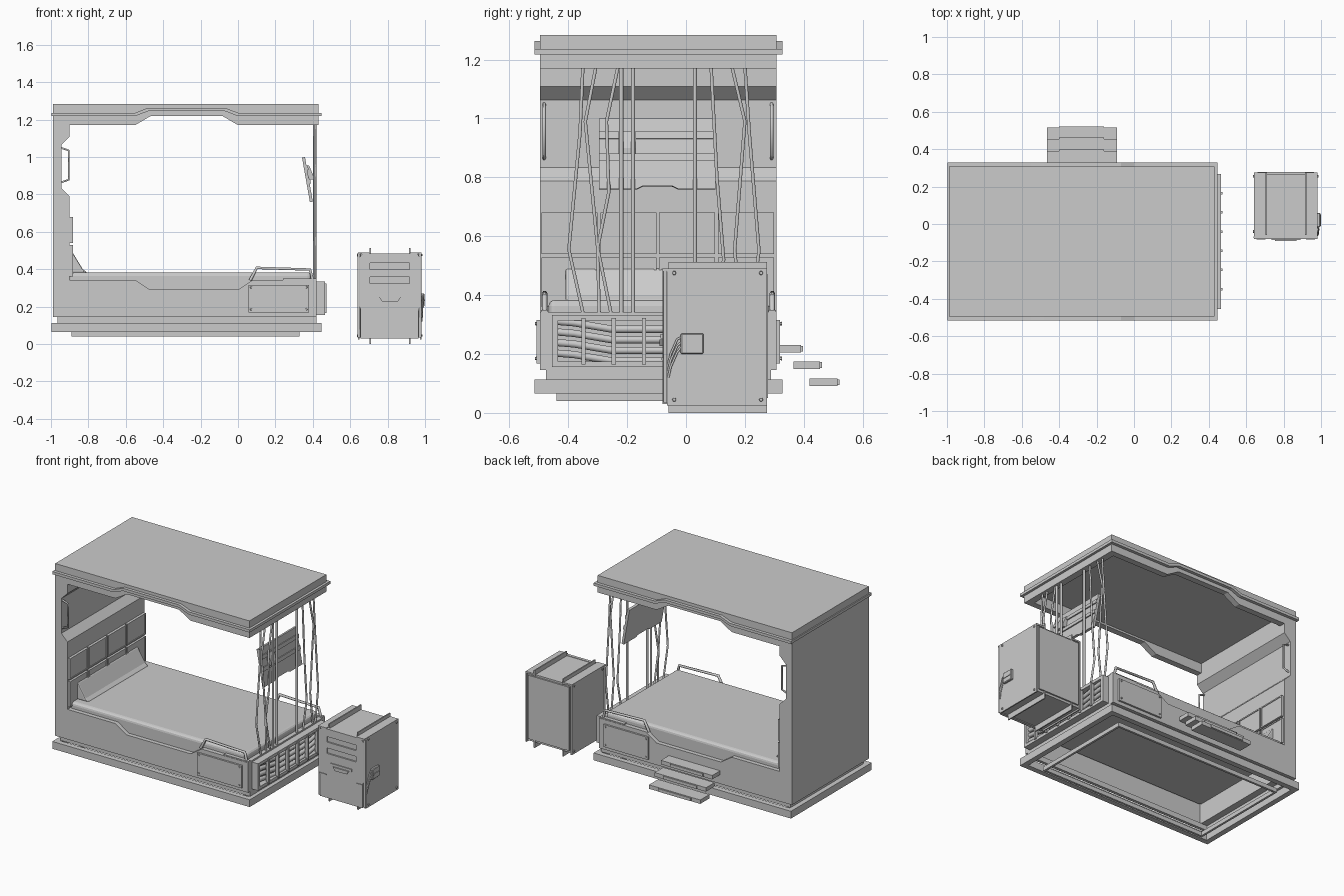
import bpy, bmesh, math
from mathutils import Vector

if "Cube" in bpy.data.objects:
    bpy.data.objects.remove(bpy.data.objects["Cube"])

Y0, Y1 = -0.495, 0.308           # bed body width


def finish(name, bm, bevel=0, segs=1):
    bmesh.ops.recalc_face_normals(bm, faces=bm.faces)
    me = bpy.data.meshes.new(name)
    bm.to_mesh(me)
    bm.free()
    ob = bpy.data.objects.new(name, me)
    bpy.context.collection.objects.link(ob)
    if bevel:
        m = ob.modifiers.new("bevel", 'BEVEL')
        m.width, m.segments = bevel, segs
    return ob


def prism(name, pts, axis, a, b, bevel=0, segs=1):
    """Extrude an outline: axis 'y' takes (x,z), 'x' takes (y,z), 'z' takes (x,y)."""
    put = {'y': lambda p, d: (p[0], d, p[1]), 'x': lambda p, d: (d, p[0], p[1]),
           'z': lambda p, d: (p[0], p[1], d)}[axis]
    bm = bmesh.new()
    f = bm.faces.new([bm.verts.new(put(p, a)) for p in pts])
    ext = bmesh.ops.extrude_face_region(bm, geom=[f])
    off = Vector(put((0, 0), b - a))
    bmesh.ops.translate(bm, vec=off, verts=[v for v in ext['geom'] if isinstance(v, bmesh.types.BMVert)])
    return finish(name, bm, bevel, segs)


def box(name, x0, x1, y0, y1, z0, z1, bevel=0, segs=1):
    return prism(name, [(x0, y0), (x1, y0), (x1, y1), (x0, y1)], 'z', z0, z1, bevel, segs)


def ring(name, x0, x1, y0, y1, z0, z1, w, axis='z'):
    """Rectangular frame; for axis 'x' the frame lies in the y-z plane."""
    bm = bmesh.new()
    loops = []
    for level in (0, 1):
        for k in (0, w):
            if axis == 'z':
                z = (z0, z1)[level]
                c = [(x0+k, y0+k, z), (x1-k, y0+k, z), (x1-k, y1-k, z), (x0+k, y1-k, z)]
            else:
                x = (x0, x1)[level]
                c = [(x, y0+k, z0+k), (x, y1-k, z0+k), (x, y1-k, z1-k), (x, y0+k, z1-k)]
            loops.append([bm.verts.new(p) for p in c])
    ob, ib, ot, it = loops
    for a, b in ((ob, ib), (ob, ot), (ib, it), (ot, it)):
        for i in range(4):
            j = (i + 1) % 4
            bm.faces.new((a[i], a[j], b[j], b[i]))
    return finish(name, bm)


def tube(name, pts, r, res=1):
    cu = bpy.data.curves.new(name, 'CURVE')
    cu.dimensions, cu.bevel_depth, cu.bevel_resolution, cu.use_fill_caps = '3D', r, res, True
    s = cu.splines.new('POLY')
    s.points.add(len(pts) - 1)
    for p, q in zip(s.points, pts):
        p.co = (*q, 1)
    ob = bpy.data.objects.new(name, cu)
    bpy.context.collection.objects.link(ob)
    return ob


def bolt(name, loc, axis, r=0.009, h=0.01):
    bm = bmesh.new()
    bmesh.ops.create_cone(bm, cap_ends=True, segments=6, radius1=r, radius2=r * .7, depth=h)
    ob = finish(name, bm)
    ob.location = loc
    ob.rotation_euler = (math.pi / 2, 0, 0) if axis == 'y' else (0, math.pi / 2, 0)


# --- Base: floor frame, plinth, recessed layer
ring("floor_frame", -.89, .33, -.44, .252, .04, .067, .014)
ring("plinth", -.997, .446, -.515, .328, .065, .113, .035)
ring("base_recess", -.965, .42, -.475, .288, .113, .147, .02)

# --- Bed tub: notched side boards, end board, mattress, pillow
board = [(-.95, .145), (.42, .145), (.42, .343), (.08, .343), (0, .29), (-.47, .29), (-.55, .343), (-.95, .343)]
prism("side_board_front", board, 'y', Y0, Y0 + .03)
prism("side_board_back", board, 'y', Y1 - .03, Y1)
box("foot_board", .39, .42, Y0 + .03, Y1 - .03, .145, .343)
box("mattress", -.905, .392, Y0 + .028, Y1 - .028, .27, .383, .02, 3)
prism("pillow", [(-.9, .381), (-.805, .381), (-.83, .4), (-.885, .49), (-.9, .49)], 'y', -.41, .22, .01, 2)

# --- Head wall with recess, wall cushions and grab handles
prism("head_wall", [(-.99, .145), (-.9, .145), (-.9, .788), (-.945, .833), (-.945, 1.063), (-.9, 1.108),
                    (-.9, 1.178), (-.99, 1.178)], 'y', Y0, Y1)
for row, (za, zb) in enumerate(((.36, .528), (.54, .68))):
    for col in range(4):
        ya = Y0 + .004 + col * .2
        ring(f"cushion_rim_{row}_{col}", -.901, -.883, ya, ya + .19, za, zb, .008, 'x')
        box(f"cushion_{row}_{col}", -.901, -.887, ya + .008, ya + .182, za + .008, zb - .008)
for side, y in (("front", Y0 + .013), ("back", Y1 - .017)):
    tube(f"head_handle_{side}", [(-.95, y, 1.05), (-.906, y, 1.035), (-.906, y, .878), (-.95, y, .863)], .006)

# --- Roof: slab, notched fascias, end beams, trim
box("roof_slab", -.99, .43, Y0, Y1, 1.233, 1.283)
fascia = [(-.99, 1.17), (-.55, 1.17), (-.465, 1.22), (-.085, 1.22), (0, 1.17), (.43, 1.17), (.43, 1.235), (-.99, 1.235)]
prism("roof_fascia_front", fascia, 'y', Y0, Y0 + .04)
prism("roof_fascia_back", fascia, 'y', Y1 - .04, Y1)
box("roof_beam_head", -.99, -.9, Y0 + .04, Y1 - .04, 1.17, 1.235)
box("roof_beam_foot", .385, .43, Y0 + .04, Y1 - .04, 1.17, 1.235)
trim_path = [(-.997, 1.218), (-.55, 1.218), (-.48, 1.245), (-.07, 1.245), (0, 1.218), (.446, 1.218)]
trim = trim_path + [(x, z + .018) for x, z in reversed(trim_path)]
prism("roof_trim_front", trim, 'y', -.515, Y0 + .005)
prism("roof_trim_back", trim, 'y', Y1 - .005, .328)
box("roof_trim_foot", .425, .446, -.515, .328, 1.218, 1.236)
box("roof_trim_head", -.997, -.985, -.515, .328, 1.218, 1.236)

# --- Side access panels and guard rails
for side, s, ye in (("front", -1, Y0), ("back", 1, Y1)):
    ya, yb = sorted((ye - s * .005, ye + s * .012))
    box(f"access_panel_{side}", .055, .38, ya, yb, .168, .316)
    for x in (.07, .365):
        for z in (.185, .303):
            bolt(f"panel_bolt_{side}", (x, ye + s * .013, z), 'y', .007)
    yr = ye - s * .015
    tube(f"guard_rail_{side}", [(.065, yr, .34), (.1, yr, .407), (.385, yr, .398), (.4, yr, .34)], .009)
    box(f"rail_foot_{side}", .24, .42, yr - .012, yr + .012, .34, .35)

# --- Foot grille: frame, wavy hoses, upright bars
ring("grille_frame", .415, .465, -.455, .268, .155, .333, .02, 'x')
for i in range(4):
    z = .308 - i * .036
    tube(f"grille_hose_{i}", [(.437, -.44, z + .003), (.437, -.38, z - .002), (.437, -.25, z - .024),
                              (.437, .06, z - .024), (.437, .19, z - .002), (.437, .25, z + .003)], .014)
for i in range(6):
    y = -.348 + i * .1025
    box(f"grille_bar_{i}", .452, .472, y - .007, y + .007, .165, .323)

# --- Cables and poles between foot board and roof
cables = [[(-.35, 1.18), (-.36, .95), (-.398, .555), (-.35, .34)],
          [(-.305, 1.18), (-.342, .99), (-.3, .56), (-.255, .34)],
          [(-.23, 1.18), (-.27, .99), (-.262, .75), (-.3, .56), (-.295, .34)],
          [(.085, 1.18), (.105, .8), (.128, .52), (.09, .34)],
          [(.155, 1.18), (.2, .99), (.165, .55), (.19, .34)],
          [(.2, 1.18), (.215, .95), (.248, .55), (.22, .34)]]
for i, c in enumerate(cables):
    tube(f"cable_{i}", [(.412, y, z) for y, z in c], .0065)
for i, y in enumerate((-.22, -.18, .03)):
    tube(f"pole_{i}", [(.41, y, .34), (.41, y, 1.18)], .008)

# --- Tilted screen with ribs and mount
parts = [prism("screen", [(-.198, -.122), (-.07, -.122), (-.05, -.112), (.05, -.112), (.07, -.122), (.198, -.122),
                          (.198, .12), (-.198, .12)], 'x', -.009, .007),
         box("screen_rib_low", .005, .014, -.198, .198, -.025, 0),
         box("screen_rib_high", .005, .014, -.198, .198, .05, .075)]
for ob in parts:
    ob.location = (.372, -.097, .88)
    ob.rotation_euler = (0, math.radians(-10), 0)
prism("screen_mount", [(.365, .95), (.38, .955), (.403, .9), (.403, .88), (.38, .88)], 'y', -.23, -.17)

# --- Boarding steps on the back side
for i, (ya, yb, z) in enumerate(((.3, .39, .218), (.365, .455, .162), (.42, .515, .104))):
    box(f"step_{i}", -.465, -.09, ya, yb, z - .013, z + .013)
    box(f"step_tread_{i}", -.4, -.16, ya + .01, yb + .007, z - .01, z + .01)

# --- Locker: body, side plates, rails
box("locker_body", .648, .974, -.068, .268, .035, .482)
side = [(-.065, .025), (.275, .025), (.275, .49), (-.065, .49)]
prism("locker_side_left", side, 'x', .642, .65)
prism("locker_side_right", side, 'x', .972, .98)
for i, x in enumerate((.708, .917)):
    box(f"locker_rail_{i}", x - .004, x + .004, -.06, .275, 0, .512)
for i, x in enumerate((.642, .92)):
    box(f"locker_top_plate_{i}", x, x + .06, -.08, .275, .48, .49)
box("locker_back_plate", .66, .962, .26, .278, .05, .47)

# Locker door with two vent slots cut in
door = prism("locker_door", [(.655, .03), (.965, .03), (.965, .185), (.972, .2), (.972, .465), (.955, .485),
                             (.668, .485), (.65, .465), (.65, .2), (.655, .185)], 'y', -.08, -.06)
for z in (.398, .323):
    cut = box("slot_cutter", .705, .918, -.1, -.07, z, z + .036)
    cut.hide_render = True
    cut.hide_viewport = True
    m = door.modifiers.new("slot", 'BOOLEAN')
    m.object, m.operation, m.solver = cut, 'DIFFERENCE', 'EXACT'
for x in (.646, .974):
    tube("locker_edge_post", [(x, -.07, .035), (x, -.07, .486)], .008)
for x in (.655, .92):
    box("locker_hinge", x, x + .048, -.084, -.078, .18, .186)
box("door_handle_plate", .735, .89, -.086, -.078, .252, .268)
prism("door_handle", [(.755, .25), (.77, .228), (.855, .228), (.87, .25)], 'y', -.09, -.078)

# Locker latch, hoses and corner bolts
box("latch", .978, .996, -.018, .06, .2, .27, .004)
box("latch_bar", .99, 1.0, -.01, .052, .23, .238)
for i in range(3):
    d = i * .022
    tube(f"latch_hose_{i}", [(.985, -.005, .262 - d * .6), (.987, -.03, .25 - d), (.985, -.052, .2 - d),
                             (.982, -.06, .165 - d)], .004)
for y in (-.04, .255):
    for z in (.045, .475):
        bolt("locker_bolt_right", (.981, y, z), 'x', .008)
        bolt("locker_bolt_left", (.641, y, z), 'x', .008)
